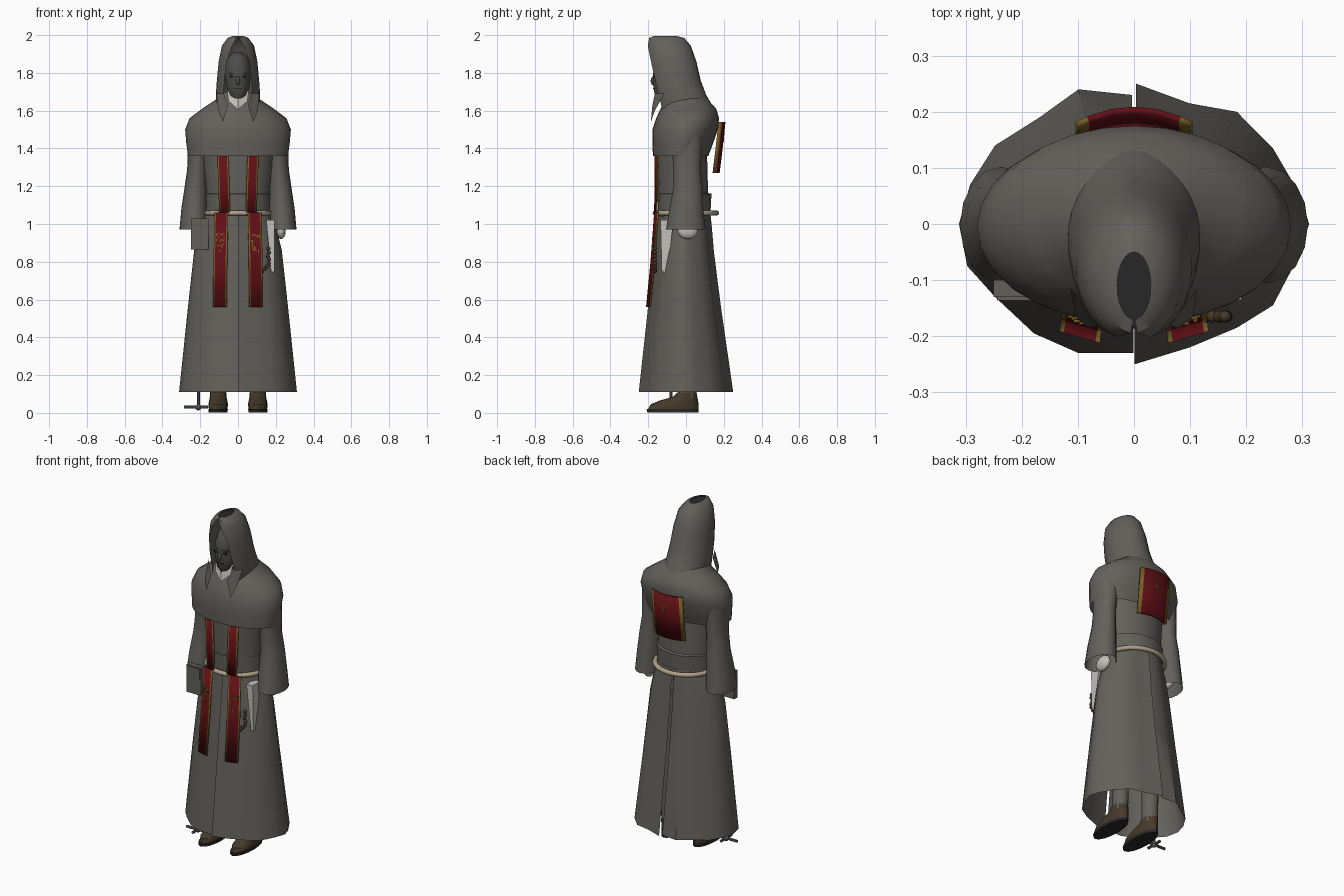
import bpy, bmesh, math, random
from mathutils import Vector

random.seed(4)
if "Cube" in bpy.data.objects:
    bpy.data.objects.remove(bpy.data.objects["Cube"])


def material(name, r, g, b):
    m = bpy.data.materials.new(name)
    m.use_nodes = True
    m.diffuse_color = (r, g, b, 1)
    bsdf = next(n for n in m.node_tree.nodes if n.type == 'BSDF_PRINCIPLED')
    bsdf.inputs["Base Color"].default_value = (r, g, b, 1)
    return m


ROBE = material("grey cloth", .125, .118, .105)
MASK = material("dark grey mask", .075, .075, .072)
BLACK = material("near black", .02, .02, .02)
RED = material("deep red cloth", .12, .005, .008)
GOLD = material("old gold", .19, .11, .02)
ROPE = material("tan rope", .42, .36, .25)
WHITE = material("off white cloth", .55, .53, .50)
BROWN = material("brown leather", .06, .042, .022)
METAL = material("grey metal", .12, .12, .125)


def finish(name, bm, mats, smooth=40):
    bmesh.ops.recalc_face_normals(bm, faces=bm.faces)
    me = bpy.data.meshes.new(name)
    bm.to_mesh(me)
    bm.free()
    ob = bpy.data.objects.new(name, me)
    bpy.context.collection.objects.link(ob)
    for m in mats:
        me.materials.append(m)
    bpy.ops.object.select_all(action='DESELECT')
    ob.select_set(True)
    bpy.context.view_layer.objects.active = ob
    if smooth:
        bpy.ops.object.shade_smooth_by_angle(angle=math.radians(smooth))
    return ob


def loft(name, rings, mat, closed=True, caps=False):
    """Skin a list of equally long point rings."""
    bm = bmesh.new()
    rows = [[bm.verts.new(p) for p in r] for r in rings]
    n = len(rows[0])
    for a, b in zip(rows, rows[1:]):
        for i in range(n if closed else n - 1):
            j = (i + 1) % n
            bm.faces.new((a[i], a[j], b[j], b[i]))
    if caps:
        bm.faces.new(rows[0])
        bm.faces.new(rows[-1])
    return finish(name, bm, [mat])


def oval(z, w, yf, yb, cx=0, n=20, gap=0):
    """Horizontal oval, optionally left open at the front."""
    cy, d = (yf + yb) / 2, (yb - yf) / 2
    t0 = math.asin(min(gap / w, .95)) if gap else 0
    span = math.tau - 2 * t0
    steps = n - 1 if gap else n
    angles = [t0 + span * i / steps for i in range(n)]
    return [(cx + w * math.sin(t), cy - d * math.cos(t), z) for t in angles]


def box(name, lo, hi, mat, taper=None):
    rings = []
    for z, (x0, x1, y0, y1) in ((lo[2], taper or (lo[0], hi[0], lo[1], hi[1])),
                                (hi[2], (lo[0], hi[0], lo[1], hi[1]))):
        rings.append([(x0, y0, z), (x1, y0, z), (x1, y1, z), (x0, y1, z)])
    return loft(name, rings, mat, caps=True)


def ball(name, centre, size, mat, seg=16):
    bm = bmesh.new()
    bmesh.ops.create_uvsphere(bm, u_segments=seg, v_segments=seg // 2 + 2, radius=1)
    for v in bm.verts:
        v.co = Vector(centre) + Vector([a * b for a, b in zip(v.co, size)])
    return finish(name, bm, [mat], 60)


def sheet(name, points, mat):
    bm = bmesh.new()
    bm.faces.new([bm.verts.new(p) for p in points])
    return finish(name, bm, [mat], 0)


def rod(name, a, b, r, mat):
    a, b = Vector(a), Vector(b)
    bm = bmesh.new()
    bmesh.ops.create_cone(bm, cap_ends=True, segments=8, radius1=r, radius2=r, depth=(b - a).length)
    q = (b - a).to_track_quat('Z', 'Y')
    for v in bm.verts:
        v.co = q @ v.co + (a + b) / 2
    return finish(name, bm, [mat])


def banner(name, cols, rows, bend, thick=.006):
    """Cloth strip wrapped round the body, gold along both side edges."""
    bm = bmesh.new()
    grid = [[bm.verts.new((xc + c, y + bend * (xc + c) ** 2, z)) for c in cols] for xc, y, z in rows]
    last = len(cols) - 2
    for a, b in zip(grid, grid[1:]):
        for i in range(last + 1):
            f = bm.faces.new((a[i], a[i + 1], b[i + 1], b[i]))
            f.material_index = 1 if i in (0, last) else 0
    ob = finish(name, bm, [RED, GOLD])
    mod = ob.modifiers.new("thickness", 'SOLIDIFY')
    mod.thickness, mod.offset = thick, 0
    return ob


# Skirt: two halves that meet at a front and a back slit
left_hem = [(.004, .25), (.1, .215), (.185, .2), (.25, .135), (.3, .05), (.315, 0),
            (.295, -.06), (.25, -.145), (.185, -.185), (.1, -.22), (.001, -.25)]
right_hem = [(-.004, .23), (-.1, .24), (-.17, .19), (-.25, .14), (-.295, .07), (-.315, 0),
             (-.3, -.075), (-.25, -.13), (-.18, -.195), (-.1, -.23), (-.001, -.23)]
levels = [(1.09, .172, .134, -.008), (.97, .205, .146, -.008), (.86, .232, .157, -.01),
          (.56, .265, .193, -.008), (.11, .312, .25, 0)]
for name, hem in (("skirt_left", left_hem), ("skirt_right", right_hem)):
    loft(name, [[(x / .315 * w, cy + y / .25 * d, z) for x, y in hem] for z, w, d, cy in levels],
         ROBE, closed=False)

# Torso, waistband and shoulder cape
loft("torso", [oval(1.04, .168, -.145, .118), oval(1.2, .172, -.148, .116),
               oval(1.42, .2, -.155, .11)], ROBE)
loft("waistband", [oval(1.07, .172, -.147, .13), oval(1.16, .174, -.15, .135),
                   oval(1.165, .165, -.14, .11)], ROBE)
cape = [(1.36, .265, -.175, .118), (1.43, .274, -.178, .145), (1.5, .28, -.178, .168),
        (1.56, .256, -.158, .175), (1.61, .19, -.135, .16), (1.66, .115, -.11, .115),
        (1.7, .085, -.1, .07)]
loft("shoulder_cape", [oval(*r, n=28) for r in cape], ROBE)

# Hood, open at the front with a small dark crown opening
hood = [(1.995, .03, -.17, -.05, .001), (1.985, .055, -.195, -.01, .006), (1.945, .085, -.21, .025, .03),
        (1.86, .103, -.21, .055, .06), (1.76, .112, -.195, .078, .072), (1.68, .118, -.175, .108, .075),
        (1.62, .118, -.165, .145, .075), (1.56, .1, -.15, .165, .07)]
loft("hood", [oval(z, w, f, b, n=25, gap=g) for z, w, f, b, g in hood], ROBE, closed=False)
sheet("crown_opening", oval(1.99, .031, -.172, -.048, n=16), BLACK)

# Face mask
skull = [(1.655, .025, -.15, -.06), (1.68, .048, -.165, -.04), (1.72, .06, -.172, -.02),
         (1.77, .068, -.175, 0), (1.83, .07, -.172, .01), (1.88, .055, -.15, 0), (1.91, .02, -.11, -.04)]
loft("head", [oval(*r, n=18) for r in skull], MASK, caps=True)
ball("nose", (0, -.173, 1.758), (.012, .014, .024), MASK, 10)
box("brow", (-.045, -.174, 1.79), (.045, -.15, 1.8), MASK)
box("mouth", (-.022, -.174, 1.715), (.022, -.165, 1.719), BLACK)
for side, s in (("left", 1), ("right", -1)):
    box("eye_" + side, (min(s * .015, s * .042), -.173, 1.776), (max(s * .015, s * .042), -.165, 1.784), BLACK)
    # Collar and lapels
    sheet("collar_" + side, [(s * .058, -.125, 1.71), (s * .05, -.145, 1.65),
                             (0, -.165, 1.605), (0, -.16, 1.66)], WHITE)
    sheet("lapel_" + side, [(s * .113, -.115, 1.69), (s * .075, -.165, 1.69), (s * .053, -.178, 1.63),
                            (s * .08, -.186, 1.54), (s * .065, -.186, 1.54)][:4] +
          [(s * .105, -.165, 1.6)], ROBE)

    # Sleeves and hands
    arm = [(1.52, .2, 0, .07, .09), (1.4, .208, .005, .058, .08), (1.29, .215, .005, .054, .072),
           (1.2, .222, .01, .06, .076), (1.08, .23, .002, .07, .09), (.97, .236, -.002, .074, .104)]
    loft("sleeve_" + side, [oval(z, w, cy - d, cy + d, cx=s * cx, n=16) for z, cx, cy, w, d in arm], ROBE)
    ball("hand_" + side, (s * .228, .01, .965 if s > 0 else 1.02), (.025, .055, .045), WHITE, 12)

    # Legs and shoes
    x = s * .105
    loft("leg_" + side, [oval(.08, .042, -.04, .055, x, 12), oval(.25, .045, -.04, .06, x, 12),
                         oval(.9, .06, -.06, .06, x, 12)], ROBE)
    loft("sole_" + side, [oval(.003, .05, -.205, .065, x, 16), oval(.02, .051, -.208, .066, x, 16)],
         BLACK, caps=True)
    shoe = [(.02, .049, -.2, .065), (.045, .052, -.188, .066), (.065, .048, -.14, .064),
            (.085, .044, -.07, .06), (.108, .043, -.045, .056)]
    loft("shoe_" + side, [oval(*r, x, 16) for r in shoe], BROWN, caps=True)

    # Stoles, upper and lower, with worn gold embroidery
    banner("upper_stole_" + side, (-.029, -.021, .021, .029),
           [(s * .07, -.169, 1.05), (s * .074, -.166, 1.2), (s * .08, -.168, 1.38)], 1.5)
    banner("lower_stole_" + side, (-.036, -.028, .028, .036),
           [(s * .096, -.214, .56), (s * .093, -.19, .8), (s * .088, -.17, 1.06)], 1.5)
    for i in range(16):
        ex, ez = s * .092 + random.uniform(-.025, .025), random.uniform(.855, .95)
        ey = -.19 + (ez - .8) * .077 + 1.5 * ex * ex - .005
        w, h = random.choice([(.007, .003), (.003, .008), (.004, .004)])
        box(f"embroidery_{side}_{i}", (ex - w, ey - .002, ez - h), (ex + w, ey + .004, ez + h), GOLD)

# Back panel with embroidery
banner("back_panel", (-.102, -.082, -.04, 0, .04, .082, .102),
       [(0, .172, 1.27), (0, .188, 1.4), (0, .203, 1.54)], -2.5, .012)
for i in range(9):
    ex, ez = random.uniform(-.04, .04), random.uniform(1.43, 1.48)
    ey = .172 + (ez - 1.27) * .115 - 2.5 * ex * ex + .006
    box(f"back_embroidery_{i}", (ex - .006, ey - .005, ez - .003), (ex + .006, ey + .003, ez + .003), GOLD)

# Rope belt
bm = bmesh.new()
loops = []
for i in range(32):
    t = math.tau * i / 32
    loops.append([bm.verts.new(((.172 + .014 * math.cos(u)) * math.sin(t),
                                -.001 + (.162 + .014 * math.cos(u)) * math.cos(t),
                                1.058 + .014 * math.sin(u))) for u in [math.tau * k / 8 for k in range(8)]])
for i, a in enumerate(loops):
    b = loops[(i + 1) % 32]
    for k in range(8):
        bm.faces.new((a[k], a[(k + 1) % 8], b[(k + 1) % 8], b[k]))
finish("rope_belt", bm, [ROPE], 60)

# Hanging cloth, prayer beads and hip pouch
box("hanging_cloth", (.15, -.135, .745), (.192, -.065, 1.02), WHITE, taper=(.175, .192, -.128, -.1))
for i, (bx, bz) in enumerate([(.162, .87), (.164, .85), (.158, .83), (.165, .81), (.163, .79),
                              (.152, .775), (.14, .762), (.128, .75)]):
    ball(f"bead_{i}", (bx, -.165, bz), (.011, .011, .011), BROWN, 8)
box("hip_pouch", (-.25, -.13, .865), (-.155, -.1, 1.03), ROBE)
box("pouch_flap", (-.244, -.136, .96), (-.161, -.129, 1.026), ROBE)

# Metal cross hanging beside the right foot
rod("cross_shaft", (-.21, -.08, .02), (-.21, -.08, .3), .008, METAL)
rod("cross_bar", (-.285, -.08, .03), (-.16, -.08, .03), .008, METAL)
rod("cross_arm", (-.21, -.13, .03), (-.21, -.03, .03), .008, METAL)
ball("cross_hub", (-.21, -.08, .03), (.017, .017, .017), METAL, 10)
